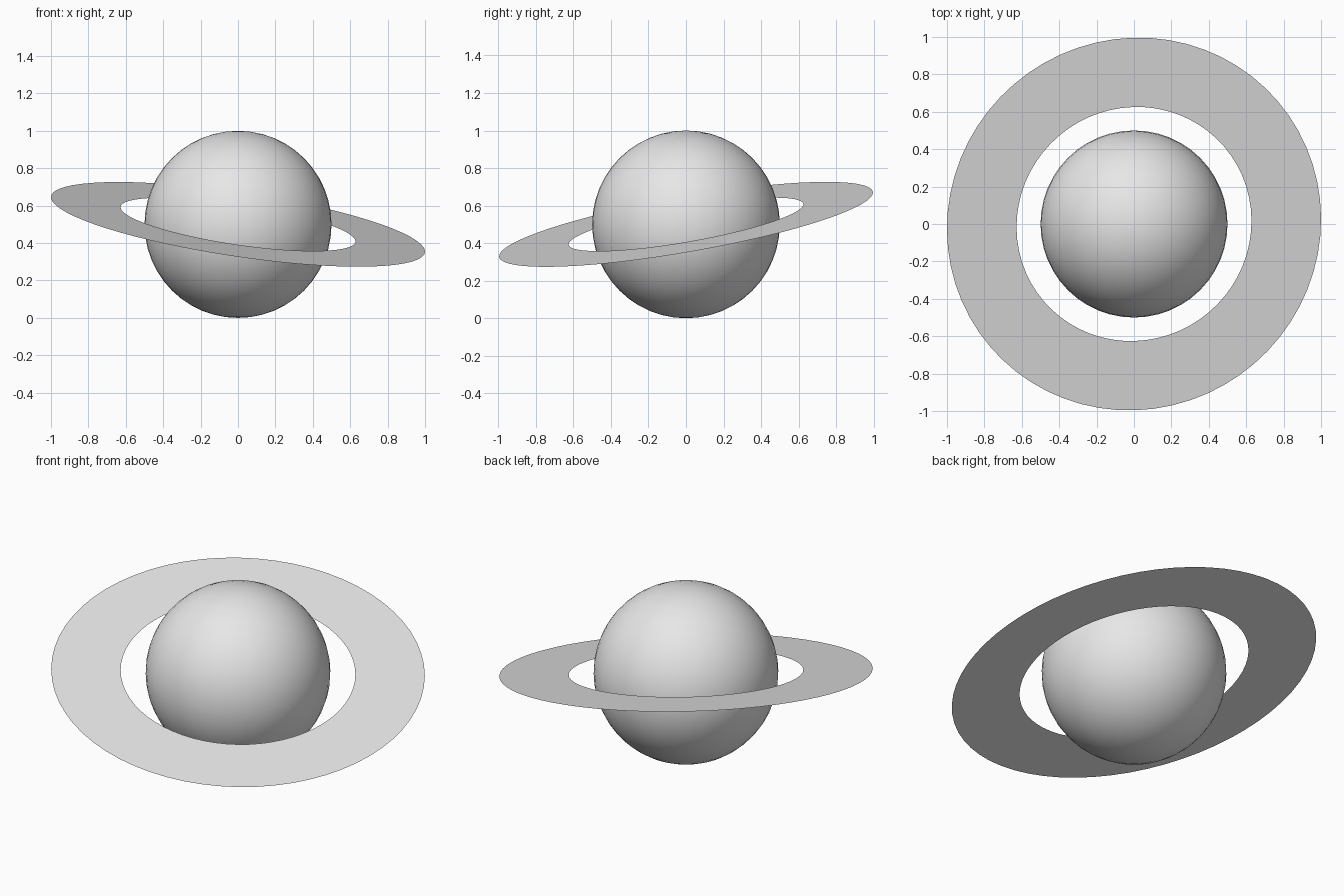
import bpy
import bmesh
import math
from mathutils import Vector

default_cube = bpy.data.objects.get("Cube")
if default_cube:
    bpy.data.objects.remove(default_cube, do_unlink=True)

SPHERE_RADIUS = 0.5
RING_INNER, RING_OUTER = 0.635, 1.011
RING_SEGMENTS = 64
CENTRE = Vector((0, 0, SPHERE_RADIUS))
RING_NORMAL = Vector((0.146, -0.17, 0.975))


def make_material(name, colour):
    material = bpy.data.materials.new(name)
    material.use_nodes = True
    material.diffuse_color = colour
    material.node_tree.nodes["Principled BSDF"].inputs["Base Color"].default_value = colour
    return material


grey = make_material("light grey", (0.8, 0.8, 0.8, 1))

# Planet: smooth ball resting on the ground
bpy.ops.mesh.primitive_uv_sphere_add(segments=48, ring_count=24,
                                     radius=SPHERE_RADIUS, location=CENTRE)
planet = bpy.context.object
planet.name = "planet_sphere"
planet.data.materials.append(grey)
bpy.ops.object.shade_smooth_by_angle()

# Ring: flat annulus, a radial edge spun round the centre and tilted
bm = bmesh.new()
inner = bm.verts.new((RING_INNER, 0, 0))
outer = bm.verts.new((RING_OUTER, 0, 0))
edge = bm.edges.new((inner, outer))
bmesh.ops.spin(bm, geom=[inner, outer, edge], cent=(0, 0, 0), axis=(0, 0, 1),
               angle=math.tau, steps=RING_SEGMENTS)
bmesh.ops.remove_doubles(bm, verts=bm.verts, dist=0.0001)
bm.normal_update()
for face in bm.faces:
    if face.normal.z < 0:
        face.normal_flip()
mesh = bpy.data.meshes.new("planet_ring")
bm.to_mesh(mesh)
bm.free()
mesh.materials.append(grey)
ring = bpy.data.objects.new("planet_ring", mesh)
bpy.context.collection.objects.link(ring)
ring.location = CENTRE
ring.rotation_euler = RING_NORMAL.to_track_quat("Z", "Y").to_euler()
